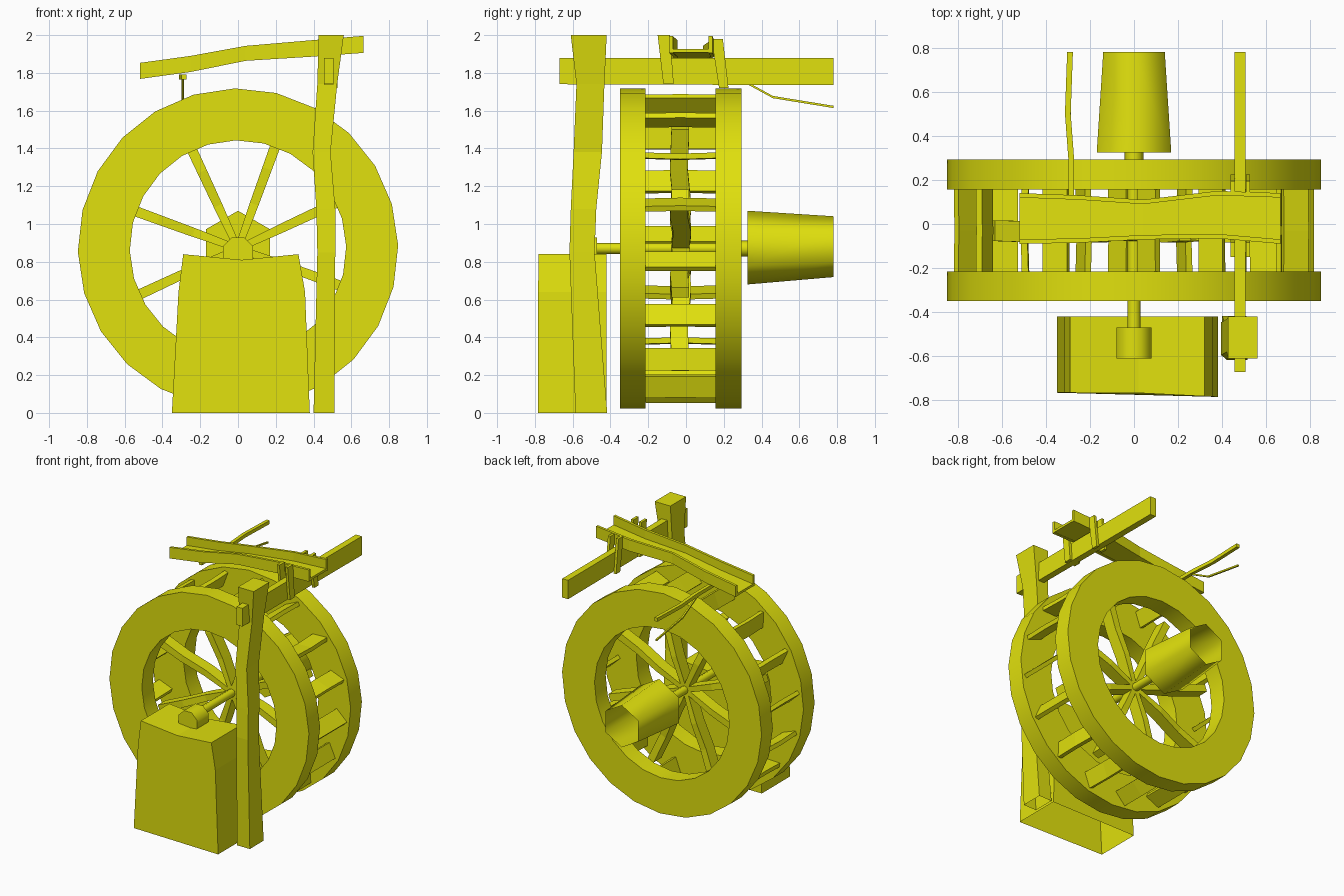
import bpy, bmesh, math
from mathutils import Vector

if "Cube" in bpy.data.objects:
    bpy.data.objects.remove(bpy.data.objects["Cube"])

# one colour for the whole model
MAT = bpy.data.materials.new("olive_yellow")
MAT.diffuse_color = (0.75, 0.75, 0.004, 1)
MAT.use_nodes = True
MAT.node_tree.nodes["Principled BSDF"].inputs["Base Color"].default_value = MAT.diffuse_color
CZ = 0.87  # height of the wheel axis


def finish(name, bm, smooth=None):
    bmesh.ops.recalc_face_normals(bm, faces=bm.faces)
    me = bpy.data.meshes.new(name)
    bm.to_mesh(me)
    bm.free()
    me.materials.append(MAT)
    ob = bpy.data.objects.new(name, me)
    bpy.context.collection.objects.link(ob)
    if smooth:
        bpy.ops.object.select_all(action='DESELECT')
        ob.select_set(True)
        bpy.context.view_layer.objects.active = ob
        bpy.ops.object.shade_smooth_by_angle(angle=math.radians(smooth))
    return ob


def loft(bm, rings, start=True, end=True, loop=False):
    """Skin a row of equal cross-sections."""
    vs = [[bm.verts.new(p) for p in r] for r in rings]
    n = len(vs[0])
    pairs = list(zip(vs, vs[1:])) + ([(vs[-1], vs[0])] if loop else [])
    for a, b in pairs:
        for i in range(n):
            bm.faces.new((a[i], a[(i + 1) % n], b[(i + 1) % n], b[i]))
    if not loop:
        if start:
            bm.faces.new(vs[0])
        if end:
            bm.faces.new(vs[-1])


def rect_z(x0, x1, y0, y1, z):
    return [(x0, y0, z), (x1, y0, z), (x1, y1, z), (x0, y1, z)]


def rect_x(x, y0, y1, z0, z1):
    return [(x, y0, z0), (x, y1, z0), (x, y1, z1), (x, y0, z1)]


def rect_y(y, x0, x1, z0, z1):
    return [(x0, y, z0), (x1, y, z0), (x1, y, z1), (x0, y, z1)]


def polar(r, a, y):
    return Vector((r * math.cos(a), y, CZ + r * math.sin(a)))


def circle_y(r, y, n, z=CZ, turn=0.0):
    return [(r * math.cos(turn + i * math.tau / n), y,
             z + r * math.sin(turn + i * math.tau / n)) for i in range(n)]


# wheel rims
for name, y0, y1 in (("front_rim", -0.35, -0.215), ("back_rim", 0.157, 0.293)):
    bm = bmesh.new()
    loft(bm, [[polar(0.848, a, y0), polar(0.848, a, y1), polar(0.573, a, y1), polar(0.573, a, y0)]
              for a in (i * math.tau / 24 + 0.02 for i in range(24))], loop=True)
    finish(name, bm, 30)

# sixteen short slanted paddles between the rims, each slightly bent midway
bm = bmesh.new()
for i in range(16):
    a = math.radians(-5 + 22.5 * i)
    d = a - math.radians(38)
    along = Vector((math.cos(d), 0, math.sin(d))) * 0.06
    across = Vector((-math.sin(d), 0, math.cos(d))) * 0.015
    rings = []
    for y, bend in ((-0.22, 0), (-0.03, 0.4 * math.sin(i * 2.3)), (0.165, 0)):
        c = polar(0.765, a, y) + across * bend
        rings.append([c - along - across, c + along - across, c + along + across, c - along + across])
    loft(bm, rings)
finish("paddles", bm)

# eight spokes
bm = bmesh.new()
for i in range(8):
    a = math.radians(25 + 45 * i)
    side = Vector((-math.sin(a), 0, math.cos(a)))
    rings = []
    for r, w, dy in ((0.02, 0.018, 0.0), (0.25, 0.024, 0.01), (0.45, 0.026, -0.008), (0.68, 0.028, 0)):
        c = polar(r, a, -0.03 + dy)
        rings.append([c + side * s * w + Vector((0, t * 0.047, 0))
                      for s, t in ((-1, -1), (1, -1), (1, 1), (-1, 1))])
    loft(bm, rings)
finish("spokes", bm)

# axle, its front bearing and the wooden cup behind
bm = bmesh.new()
loft(bm, [circle_y(0.03, -0.50, 8), circle_y(0.03, 0.28, 8),
          circle_y(0.042, 0.28, 8), circle_y(0.042, 0.35, 8)])
finish("axle", bm, 50)
bm = bmesh.new()
loft(bm, [circle_y(0.085, y, 8, 0.85, math.pi / 8) for y in (-0.61, -0.47)])
finish("bearing", bm, 50)
bm = bmesh.new()
loft(bm, [circle_y(0.195, 0.325, 6, 0.875, math.pi / 6),
          circle_y(0.161, 0.78, 6, 0.88, math.pi / 6)], end=False)
finish("drive_cup", bm, 70)

# stone pier, open underneath, with a sagging top
outline = ((-0.35, 0), (-0.315, 0.64), (-0.29, 0.84), (0.02, 0.81), (0.32, 0.84), (0.355, 0.64), (0.38, 0))
bm = bmesh.new()
loft(bm, [[(x, y + (slant * max(x, 0)), z) for x, z in outline]
          for y, slant in ((-0.765, -0.05), (-0.42, 0))])
base = [f for f in bm.faces if all(v.co.z < 0.01 for v in f.verts)]
bmesh.ops.delete(bm, geom=base, context='FACES_ONLY')
finish("pier", bm)

# crooked post, open underneath
bm = bmesh.new()
loft(bm, [rect_z(0.40, 0.51, -0.585, -0.417, 0), rect_z(0.42, 0.515, -0.617, -0.484, 0.85),
          rect_z(0.415, 0.515, -0.61, -0.475, 1.08), rect_z(0.395, 0.49, -0.595, -0.445, 1.38),
          rect_z(0.42, 0.525, -0.58, -0.432, 1.74), rect_z(0.427, 0.56, -0.61, -0.42, 2.0)], start=False)
finish("post", bm)

# cross beam through the post
bm = bmesh.new()
loft(bm, [rect_y(-0.67, 0.456, 0.506, 1.74, 1.88), rect_y(0.78, 0.456, 0.506, 1.735, 1.88)])
finish("cross_beam", bm)

# water trough: floor and two bowed walls; stations are x, bottom z, top z, front y, back y
stations = ((-0.52, 1.768, 1.853, -0.08, 0.13), (-0.25, 1.805, 1.89, -0.075, 0.12),
            (0.04, 1.864, 1.943, -0.06, 0.10), (0.38, 1.885, 1.972, -0.055, 0.14),
            (0.665, 1.906, 1.996, -0.08, 0.13))
for name, pick in (("trough_floor", lambda f, b, z, t: (f - 0.005, b + 0.005, z + 0.002, z + 0.02)),
                   ("trough_front_wall", lambda f, b, z, t: (f - 0.01, f + 0.01, z, t)),
                   ("trough_back_wall", lambda f, b, z, t: (b - 0.01, b + 0.01, z, t))):
    bm = bmesh.new()
    loft(bm, [rect_x(x, *pick(f, b, z, t)) for x, z, t, f, b in stations])
    finish(name, bm)

# stakes holding the trough on the beam
bm = bmesh.new()
for x in (0.437, 0.507):
    loft(bm, [rect_z(x, x + 0.02, -0.12, -0.065, 1.74), rect_z(x, x + 0.02, -0.15, -0.085, 2.0)])
    loft(bm, [rect_z(x, x + 0.02, 0.175, 0.225, 1.72), rect_z(x, x + 0.02, 0.135, 0.195, 1.98)])
finish("trough_stakes", bm)

# pole carrying the low end of the trough, with a thin brace
bm = bmesh.new()
loft(bm, [rect_y(y, x - 0.013, x + 0.013, 1.765, 1.792)
          for y, x in ((-0.05, -0.285), (0.3, -0.285), (0.5, -0.30), (0.78, -0.29))])
finish("trough_pole", bm)
bm = bmesh.new()
loft(bm, [rect_y(y, -0.298, -0.286, z - 0.006, z + 0.006)
          for y, z in ((0.28, 1.77), (0.46, 1.672), (0.78, 1.62))])
finish("pole_brace", bm)
